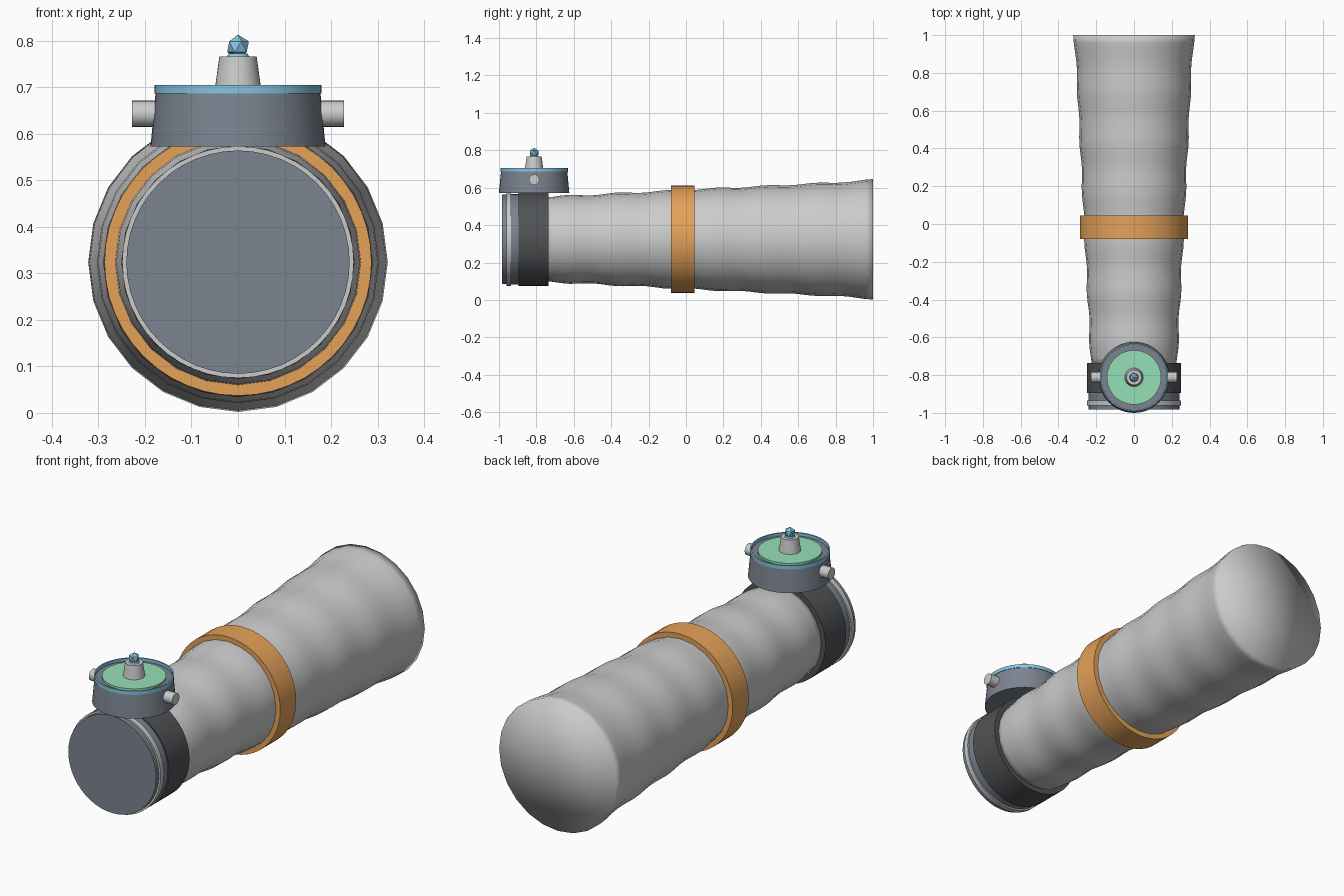
import bpy, math
from mathutils import Matrix, Vector

if "Cube" in bpy.data.objects:
    bpy.data.objects.remove(bpy.data.objects["Cube"])

ZC = 0.324    # height of the barrel axis
YT = -0.812   # y position of the turret


def mat(name, rgb):
    m = bpy.data.materials.new(name)
    m.diffuse_color = (*rgb, 1)
    m.use_nodes = True
    m.node_tree.nodes["Principled BSDF"].inputs["Base Color"].default_value = m.diffuse_color
    return m


ORANGE = mat("orange", (0.78, 0.36, 0.10))
SLATE = mat("slate", (0.20, 0.23, 0.28))
DARK = mat("dark", (0.08, 0.085, 0.09))
BLUE = mat("blue", (0.24, 0.56, 0.75))
GREEN = mat("green", (0.30, 0.75, 0.47))

# local z axis mapped onto world y (barrel), z (turret) and x (pins)
ALONG_Y = Matrix.Translation((0, 0, ZC)) @ Matrix.Rotation(-math.pi / 2, 4, 'X')
ALONG_Z = Matrix.Translation((0, YT, 0))
ALONG_X = Matrix.Translation((0, YT, 0.643)) @ Matrix.Rotation(math.pi / 2, 4, 'Y')


def lathe(name, profile, frame, material=None, sides=48, closed=False, angle=30):
    """Spin (radius, height) points round the local z axis."""
    verts, rows, faces = [], [], []
    for r, h in profile:
        n = 1 if r == 0 else sides
        rows.append([len(verts) + i % n for i in range(sides)])
        for i in range(n):
            a = 2 * math.pi * i / sides
            verts.append(frame @ Vector((r * math.cos(a), r * math.sin(a), h)))
    pairs = list(zip(rows, rows[1:]))
    if closed:
        pairs.append((rows[-1], rows[0]))
    for lo, hi in pairs:
        for i in range(sides):
            j = (i + 1) % sides
            f = list(dict.fromkeys((lo[i], lo[j], hi[j], hi[i])))
            faces.append(f)
    me = bpy.data.meshes.new(name)
    me.from_pydata(verts, [], faces)
    ob = bpy.data.objects.new(name, me)
    bpy.context.collection.objects.link(ob)
    if material:
        me.materials.append(material)
    bpy.ops.object.select_all(action='DESELECT')
    ob.select_set(True)
    bpy.context.view_layer.objects.active = ob
    if angle >= 180:
        bpy.ops.object.shade_smooth()
    else:
        bpy.ops.object.shade_smooth_by_angle(angle=math.radians(angle))
    return ob


def drum(name, r0, r1, h0, h1, frame, material=None, sides=48):
    return lathe(name, [(0, h0), (r0, h0), (r1, h1), (0, h1)], frame, material, sides)


def band(name, inner, outer, h0, h1, frame, material=None):
    return lathe(name, [(inner, h0), (outer, h0), (outer, h1), (inner, h1)],
                 frame, material, closed=True)


# rippled, widening barrel with a softly shaded flat end
profile = [(0, -0.75)]
N = 42
for i in range(N + 1):
    y = -0.75 + 1.75 * i / N
    ripple = 0.0045 * (1 - 0.35 * i / N) * math.cos(2 * math.pi * (y + 0.63) / 0.265)
    flare = 0.006 * max(0, (y - 0.9) / 0.1)
    profile.append((0.233 + 0.05 * (y + 0.63) + ripple + flare, y))
profile[-1] = (0.322, 1.0)
profile.append((0, 1.0))
lathe("barrel", profile, ALONG_Y, sides=24, angle=180)

# clamp round the middle
band("middle_clamp", 0.25, 0.287, -0.08, 0.045, ALONG_Y, ORANGE)

# front end: dark sleeve, neck, light ring and cap
drum("dark_sleeve", 0.249, 0.249, -0.895, -0.735, ALONG_Y, DARK)
drum("neck", 0.242, 0.242, -0.94, -0.89, ALONG_Y, SLATE)
drum("front_ring", 0.249, 0.249, -0.96, -0.935, ALONG_Y)
drum("front_cap", 0.24, 0.24, -0.983, -0.955, ALONG_Y, SLATE)

# turret with rim, dial, knob and tip
drum("turret_base", 0.188, 0.177, 0.573, 0.69, ALONG_Z, SLATE)
band("turret_rim", 0.173, 0.180, 0.687, 0.705, ALONG_Z, BLUE)
drum("dial", 0.144, 0.144, 0.685, 0.70, ALONG_Z, GREEN)
drum("knob", 0.05, 0.04, 0.695, 0.766, ALONG_Z, sides=32)
drum("tip_collar", 0.025, 0.02, 0.764, 0.772, ALONG_Z, BLUE, 16)
bpy.ops.mesh.primitive_ico_sphere_add(subdivisions=1, radius=0.026,
                                      location=(0, YT, 0.787))
tip = bpy.context.object
tip.name = "knob_tip"
tip.data.materials.append(BLUE)

# side pins
for side, name in ((-1, "left_pin"), (1, "right_pin")):
    lo, hi = sorted((side * 0.16, side * 0.228))
    drum(name, 0.028, 0.028, lo, hi, ALONG_X, sides=24)
